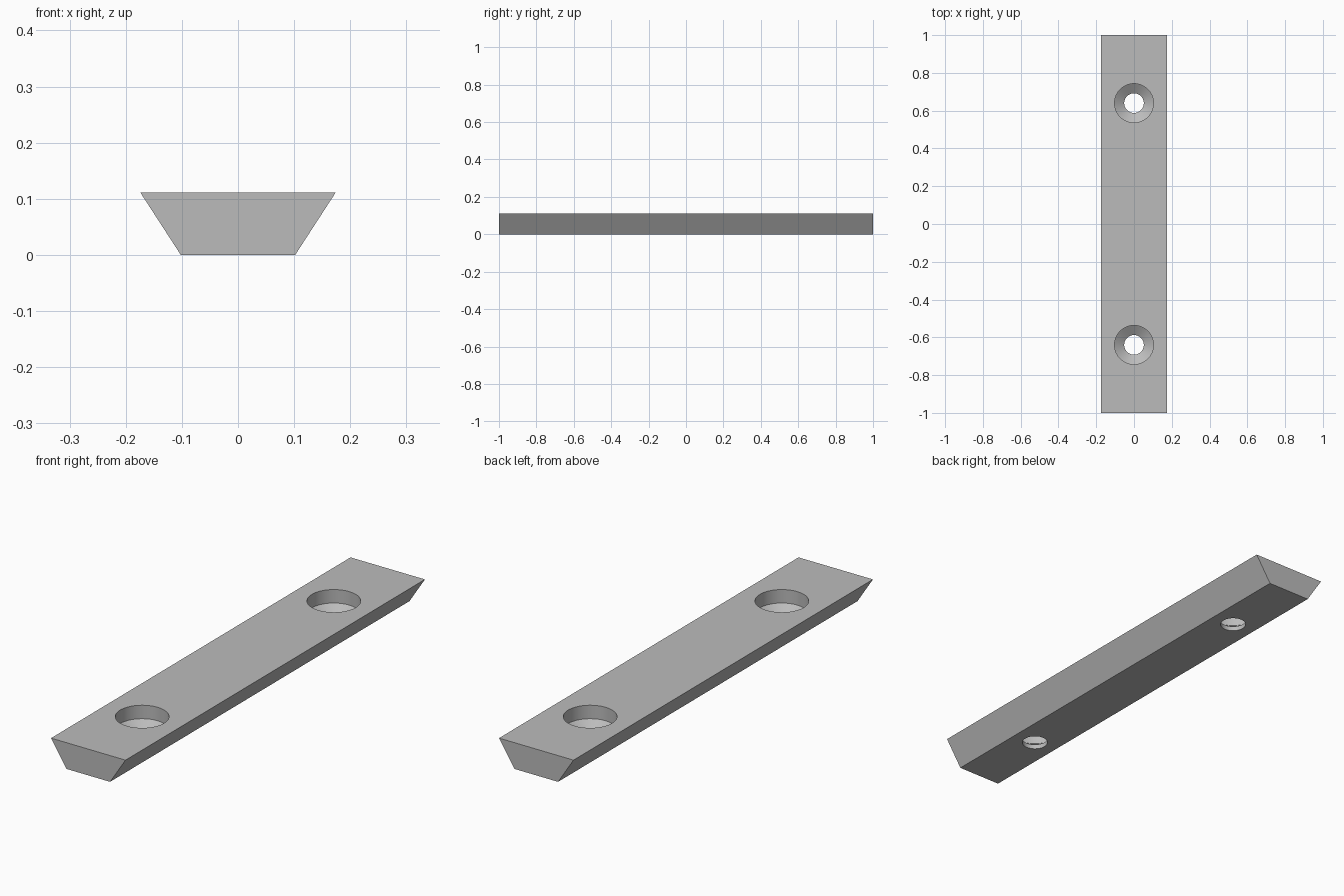
import bpy, bmesh, math

cube = bpy.data.objects.get("Cube")
if cube:
    bpy.data.objects.remove(cube, do_unlink=True)

HEIGHT, TOP_HALF, BASE_HALF = 0.111, 0.174, 0.102
HOLE_Y, HEAD_R, SHANK_R = 0.64, 0.103, 0.052

grey = bpy.data.materials.new("plain grey")
grey.use_nodes = True
grey.diffuse_color = (0.5, 0.5, 0.5, 1)
grey.node_tree.nodes["Principled BSDF"].inputs["Base Color"].default_value = (0.5, 0.5, 0.5, 1)


def make_object(name, bm):
    bmesh.ops.recalc_face_normals(bm, faces=bm.faces)
    mesh = bpy.data.meshes.new(name)
    bm.to_mesh(mesh)
    bm.free()
    mesh.materials.append(grey)
    obj = bpy.data.objects.new(name, mesh)
    bpy.context.collection.objects.link(obj)
    return obj


# Bar: trapezoid section extruded along its length
bm = bmesh.new()
section = [(-BASE_HALF, 0), (BASE_HALF, 0), (TOP_HALF, HEIGHT), (-TOP_HALF, HEIGHT)]
end = bm.faces.new([bm.verts.new((x, -1, z)) for x, z in section])
side = bmesh.ops.extrude_face_region(bm, geom=[end])
bmesh.ops.translate(bm, vec=(0, 2, 0),
                    verts=[g for g in side["geom"] if isinstance(g, bmesh.types.BMVert)])
bar = make_object("mounting_bar", bm)

# Screw hole cutters: shank, countersink cone, then head recess
bm = bmesh.new()
profile = [(0, -0.1), (SHANK_R, -0.1), (SHANK_R, 0.02), (HEAD_R, 0.054), (HEAD_R, 0.2), (0, 0.2)]
for y in (-HOLE_Y, HOLE_Y):
    verts = [bm.verts.new((r, y, z)) for r, z in profile]
    edges = [bm.edges.new(pair) for pair in zip(verts, verts[1:])]
    bmesh.ops.spin(bm, geom=verts + edges, cent=(0, y, 0), axis=(0, 0, 1),
                   angle=math.tau, steps=64, use_duplicate=False)
bmesh.ops.remove_doubles(bm, verts=bm.verts, dist=0.0005)
cutter = make_object("screw_hole_cutter", bm)
cutter.hide_render = True

# Cut the holes, then discard the cutter
cut = bar.modifiers.new("screw holes", "BOOLEAN")
cut.operation = "DIFFERENCE"
cut.solver = "EXACT"
cut.object = cutter
bpy.context.view_layer.objects.active = bar
bpy.ops.object.select_all(action="DESELECT")
bar.select_set(True)
bpy.ops.object.modifier_apply(modifier=cut.name)
bpy.data.objects.remove(cutter, do_unlink=True)
bpy.ops.object.shade_smooth_by_angle(angle=math.radians(30))
